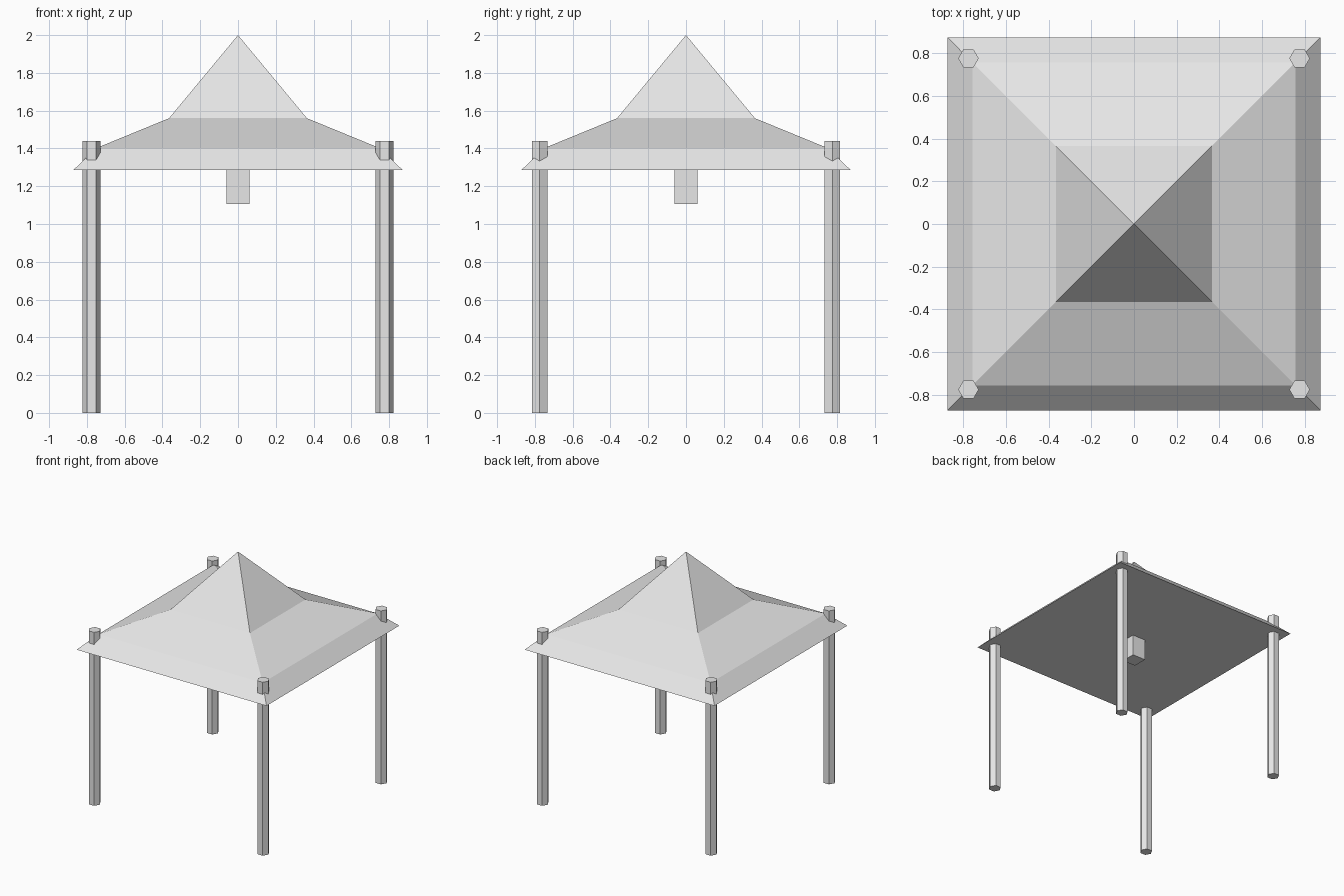
import bpy, bmesh, math

if "Cube" in bpy.data.objects:
    bpy.data.objects.remove(bpy.data.objects["Cube"])

grey = bpy.data.materials.new("light grey")
grey.diffuse_color = (0.8, 0.8, 0.8, 1)
grey.use_nodes = True
grey.node_tree.nodes["Principled BSDF"].inputs["Base Color"].default_value = grey.diffuse_color


def finish(name, bm):
    bmesh.ops.recalc_face_normals(bm, faces=bm.faces)
    mesh = bpy.data.meshes.new(name)
    bm.to_mesh(mesh)
    bm.free()
    mesh.materials.append(grey)
    obj = bpy.data.objects.new(name, mesh)
    bpy.context.collection.objects.link(obj)
    return obj


# Canopy roof: square rings of (half width, height) rising to a peak, closed below
bm = bmesh.new()
corners = [(-1, -1), (1, -1), (1, 1), (-1, 1)]
rings = [[bm.verts.new((x * w, y * w, z)) for x, y in corners]
         for w, z in [(0.872, 1.285), (0.755, 1.40), (0.365, 1.56)]]
peak = bm.verts.new((0, 0, 2.0))
bm.faces.new(rings[0])
for i in range(4):
    j = (i + 1) % 4
    for low, high in zip(rings, rings[1:]):
        bm.faces.new((low[i], low[j], high[j], high[i]))
    bm.faces.new((rings[-1][i], rings[-1][j], peak))
finish("canopy_roof", bm)

# Four hexagonal posts that poke through the roof corners
POST_HEIGHT = 1.44
for name, (x, y) in zip(("front_left", "front_right", "back_right", "back_left"), corners):
    bm = bmesh.new()
    ring = [bm.verts.new((0.048 * math.cos(i * math.pi / 3),
                          0.048 * math.sin(i * math.pi / 3), 0)) for i in range(6)]
    base = bm.faces.new(ring)
    top = bmesh.ops.extrude_face_region(bm, geom=[base], use_keep_orig=True)["geom"]
    bmesh.ops.translate(bm, vec=(0, 0, POST_HEIGHT),
                        verts=[v for v in top if isinstance(v, bmesh.types.BMVert)])
    post = finish(name + "_post", bm)
    post.location = (x * 0.775, y * 0.775, 0)

# Lamp box hanging under the middle of the roof
bm = bmesh.new()
bmesh.ops.create_cube(bm, size=1)
bmesh.ops.scale(bm, vec=(0.122, 0.122, 0.18), verts=bm.verts)
lamp = finish("hanging_lamp", bm)
lamp.location = (0, 0, 1.197)
